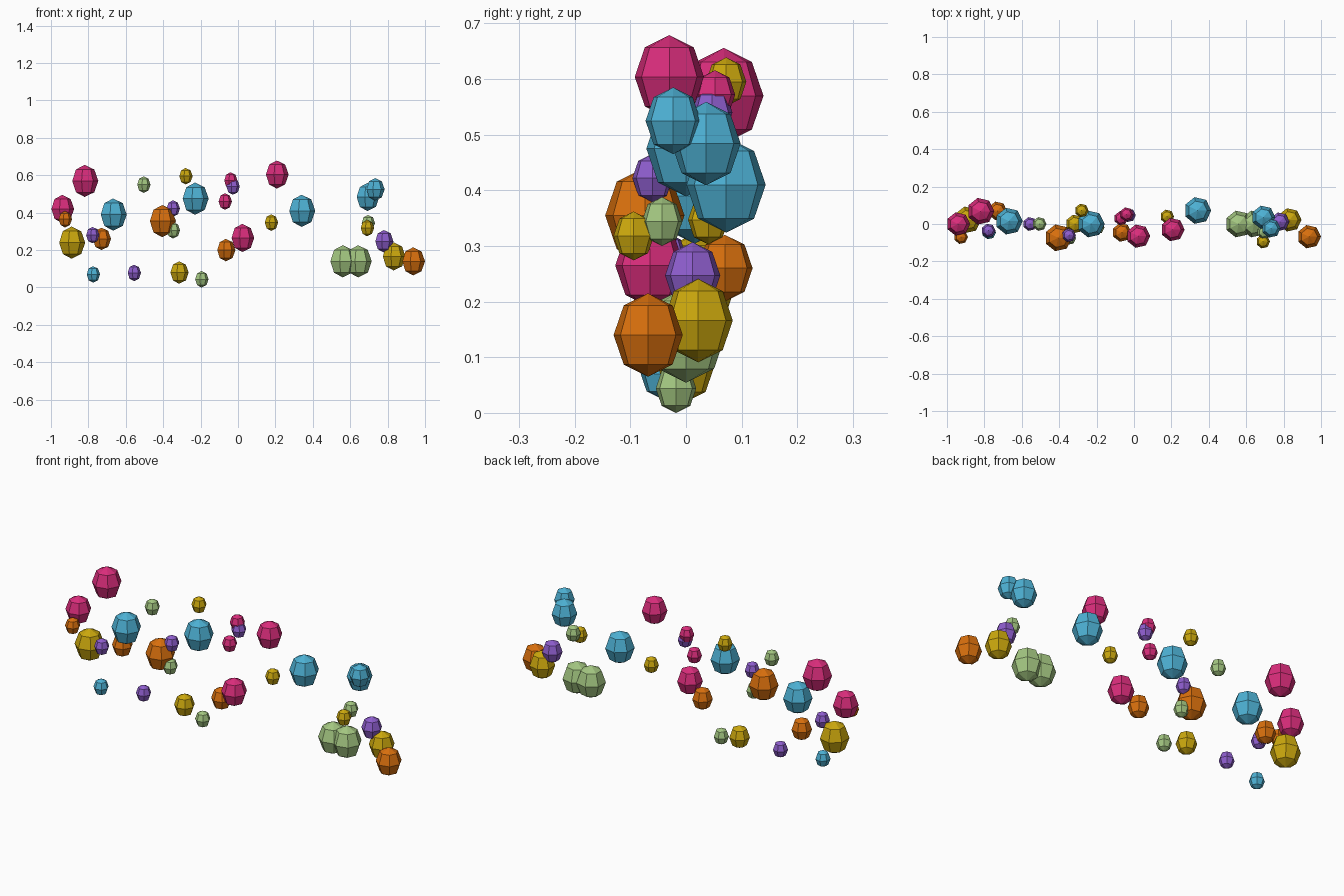
import bpy, bmesh, math

if "Cube" in bpy.data.objects:
    bpy.data.objects.remove(bpy.data.objects["Cube"])

SIDES = 7                 # sides around each bead
WIDTH = 0.85              # width compared with height
SMALL, MEDIUM, LARGE, HUGE = 0.044, 0.06, 0.075, 0.086   # half heights


def bead_mesh(name, half_height, mat):
    """Faceted, slightly tall ball: two poles and three rings, a corner facing +x."""
    bm = bmesh.new()
    angles = [i * math.pi / 4 for i in range(5)]
    profile = [bm.verts.new((WIDTH * half_height * math.sin(a), 0,
                             half_height * math.cos(a))) for a in angles]
    edges = [bm.edges.new(pair) for pair in zip(profile, profile[1:])]
    bmesh.ops.spin(bm, geom=profile + edges, axis=(0, 0, 1),
                   angle=math.tau, steps=SIDES)
    bmesh.ops.remove_doubles(bm, verts=bm.verts[:], dist=0.001)
    bmesh.ops.recalc_face_normals(bm, faces=bm.faces[:])
    mesh = bpy.data.meshes.new(name)
    bm.to_mesh(mesh)
    bm.free()
    mesh.materials.append(mat)
    return mesh


def scatter(mat, half_height, places):
    """Equal beads at x, z and, when off the middle plane, y."""
    name = f"{mat.name}_bead"
    mesh = bead_mesh(name, half_height, mat)
    for x, z, *y in places:
        obj = bpy.data.objects.new(name, mesh)
        obj.location = (x, sum(y), z)
        bpy.context.collection.objects.link(obj)


def colour(name, *rgb):
    mat = bpy.data.materials.new(name)
    mat.diffuse_color = (*rgb, 1)
    mat.use_nodes = True
    mat.node_tree.nodes["Principled BSDF"].inputs["Base Color"].default_value = mat.diffuse_color
    return mat


# Pink beads
pink = colour("pink", 0.70, 0.026, 0.20)
scatter(pink, HUGE, [(-0.82, 0.57, 0.068)])
scatter(pink, LARGE, [(-0.94, 0.42), (0.023, 0.265, -0.065), (0.207, 0.604, -0.03)])
scatter(pink, SMALL, [(-0.07, 0.46, 0.03), (-0.04, 0.572, 0.052)])

# Orange beads
orange = colour("orange", 0.69, 0.16, 0.004)
scatter(orange, HUGE, [(-0.405, 0.355, -0.074)])
scatter(orange, LARGE, [(0.936, 0.14, -0.068)])
scatter(orange, MEDIUM, [(-0.73, 0.26, 0.07), (-0.065, 0.2, -0.045)])
scatter(orange, SMALL, [(-0.925, 0.365, -0.07)])

# Yellow beads
yellow = colour("yellow", 0.60, 0.39, 0.004)
scatter(yellow, HUGE, [(-0.89, 0.24, 0.022)])
scatter(yellow, LARGE, [(0.832, 0.166, 0.022)])
scatter(yellow, MEDIUM, [(-0.315, 0.08)])
scatter(yellow, SMALL, [(-0.28, 0.595, 0.072), (0.177, 0.347, 0.04),
                        (0.69, 0.318, -0.094)])

# Green beads, with an overlapping pair
green = colour("green", 0.37, 0.57, 0.22)
scatter(green, HUGE, [(0.56, 0.14), (0.642, 0.14)])
scatter(green, SMALL, [(-0.505, 0.55), (-0.347, 0.306, -0.075),
                       (-0.195, SMALL, -0.018), (0.695, 0.344, -0.043)])

# Purple beads
purple = colour("purple", 0.27, 0.11, 0.61)
scatter(purple, MEDIUM, [(0.78, 0.247, 0.012)])
scatter(purple, SMALL, [(-0.778, 0.28, -0.035), (-0.556, 0.078),
                        (-0.348, 0.422, -0.06), (-0.028, 0.54, 0.047)])

# Blue beads
blue = colour("blue", 0.075, 0.44, 0.66)
scatter(blue, HUGE, [(-0.668, 0.39, 0.015), (-0.23, 0.475), (0.34, 0.41, 0.072)])
scatter(blue, LARGE, [(0.692, 0.484, 0.036)])
scatter(blue, MEDIUM, [(0.733, 0.525, -0.023)])
scatter(blue, SMALL, [(-0.775, 0.07, -0.045)])
